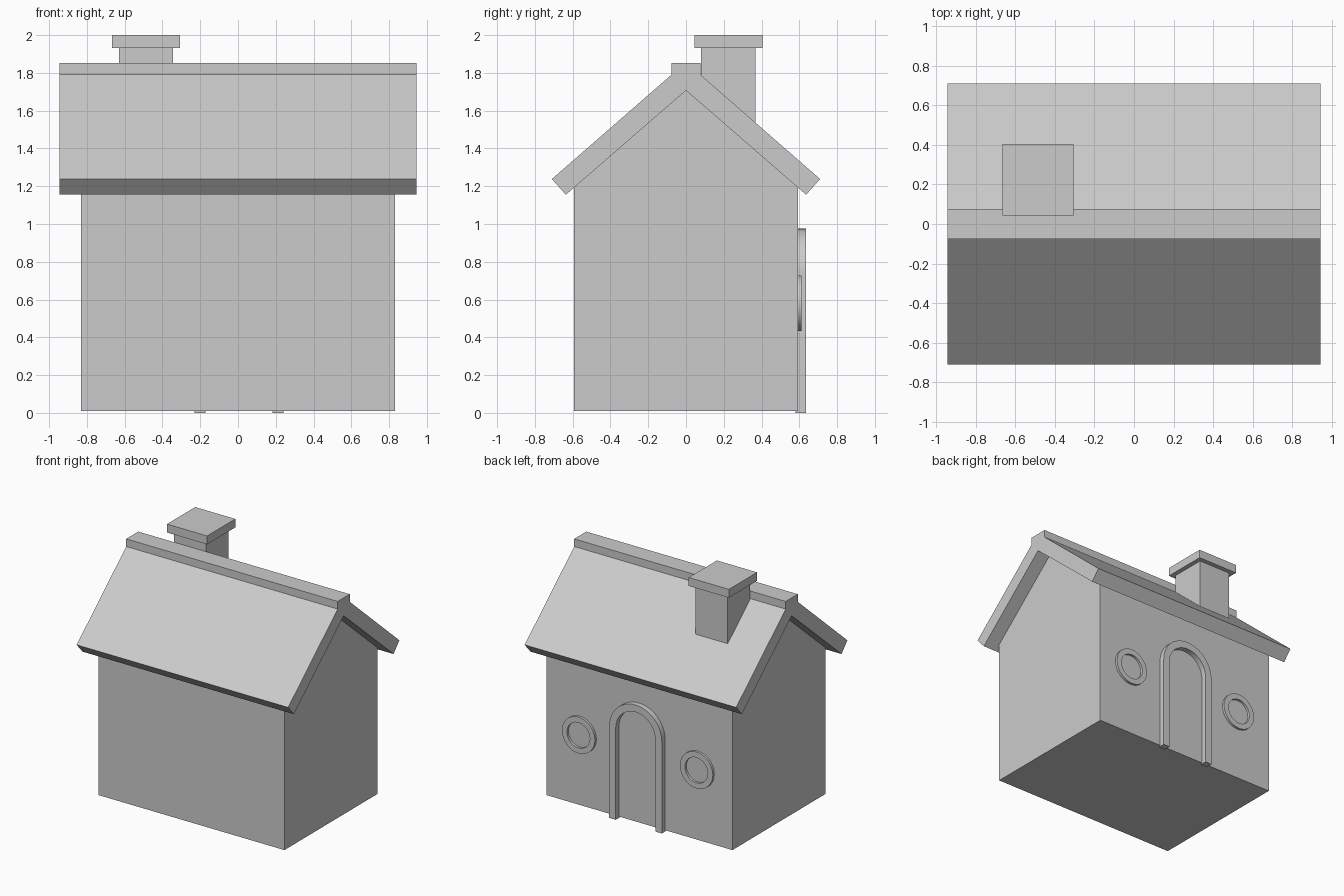
import bpy, bmesh, math

if "Cube" in bpy.data.objects:
    bpy.data.objects.remove(bpy.data.objects["Cube"])


def make_object(name, bm, smooth=False):
    bmesh.ops.recalc_face_normals(bm, faces=bm.faces[:])
    mesh = bpy.data.meshes.new(name)
    bm.to_mesh(mesh)
    bm.free()
    obj = bpy.data.objects.new(name, mesh)
    bpy.context.collection.objects.link(obj)
    if smooth:
        bpy.ops.object.select_all(action='DESELECT')
        obj.select_set(True)
        bpy.context.view_layer.objects.active = obj
        bpy.ops.object.shade_smooth_by_angle(angle=math.radians(30))
    return obj


def box(name, x0, x1, y0, y1, z0, z1):
    bm = bmesh.new()
    bmesh.ops.create_cube(bm, size=1)
    for v in bm.verts:
        v.co = ((x0, x1)[v.co.x > 0], (y0, y1)[v.co.y > 0], (z0, z1)[v.co.z > 0])
    return make_object(name, bm)


def prism_x(name, profile, half_length):
    """Extrude a (y, z) profile along x, centred."""
    bm = bmesh.new()
    face = bm.faces.new([bm.verts.new((-half_length, y, z)) for y, z in profile])
    new = bmesh.ops.extrude_face_region(bm, geom=[face], use_keep_orig=True)["geom"]
    for v in (g for g in new if isinstance(g, bmesh.types.BMVert)):
        v.co.x = half_length
    return make_object(name, bm)


def frame_y(name, inner, outer, y0, y1, closed):
    """Rectangular-section band between two matching (x, z) outlines."""
    bm = bmesh.new()
    rows = [[bm.verts.new((p[0], y, p[1])) for p, y in
             ((o, y0), (o, y1), (i, y1), (i, y0))] for i, o in zip(inner, outer)]
    n = len(rows)
    for k in range(n if closed else n - 1):
        a, b = rows[k], rows[(k + 1) % n]
        for j in range(4):
            m = (j + 1) % 4
            bm.faces.new((a[j], a[m], b[m], b[j]))
    if not closed:
        bm.faces.new(rows[0])
        bm.faces.new(rows[-1])
    return make_object(name, bm, smooth=True)


def arc(cx, cz, r, degrees, steps):
    return [(cx + r * math.cos(math.radians(degrees * k / steps)),
             cz + r * math.sin(math.radians(degrees * k / steps)))
            for k in range(steps + 1)]


# Walls with gable ends
prism_x("house_walls", [(-0.593, 0.01), (0.593, 0.01), (0.593, 1.2),
                        (0, 1.715), (-0.593, 1.2)], 0.83)

# Pitched roof and ridge cap
prism_x("roof", [(0, 1.707), (0.636, 1.155), (0.71, 1.238), (0.075, 1.792),
                 (0, 1.845), (-0.075, 1.792), (-0.71, 1.238), (-0.636, 1.155)], 0.945)
box("roof_ridge", -0.945, 0.945, -0.077, 0.077, 1.76, 1.852)

# Chimney
box("chimney_stack", -0.63, -0.343, 0.08, 0.367, 1.4, 1.94)
box("chimney_cap", -0.666, -0.307, 0.044, 0.404, 1.932, 2.0)

# Arched door frame
cx = 0.006


def arch(r):
    return [(cx + r, 0)] + arc(cx, 0.74, r, 180, 24) + [(cx - r, 0)]


frame_y("door_frame", arch(0.177), arch(0.235), 0.58, 0.636, False)

# Round window frames either side of the door
for label, side in (("left", 1), ("right", -1)):
    wx = cx + side * 0.527
    frame_y("window_frame_" + label, arc(wx, 0.58, 0.102, 360, 48)[:-1],
            arc(wx, 0.58, 0.147, 360, 48)[:-1], 0.58, 0.612, True)
